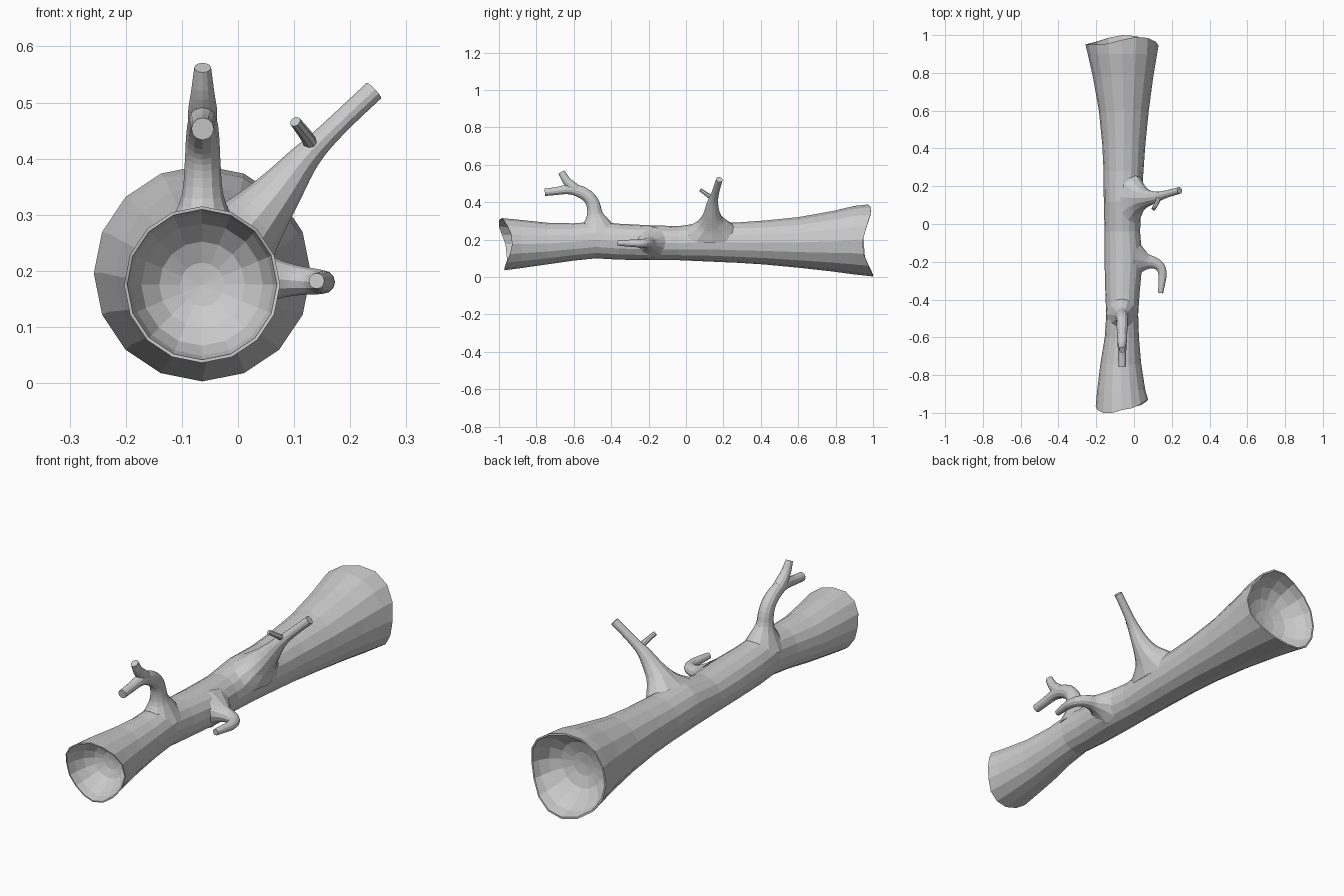
import bpy, bmesh, math
from mathutils import Vector

SIDES = 16


def make_object(name, bm):
    bmesh.ops.recalc_face_normals(bm, faces=bm.faces)
    me = bpy.data.meshes.new(name)
    bm.to_mesh(me)
    bm.free()
    ob = bpy.data.objects.new(name, me)
    bpy.context.collection.objects.link(ob)
    return ob


def skin(bm, rings):
    rows = [[bm.verts.new(p) for p in r] for r in rings]
    n = len(rows[0])
    for a, b in zip(rows, rows[1:]):
        for i in range(n):
            bm.faces.new((a[i], a[(i + 1) % n], b[(i + 1) % n], b[i]))
    return rows


def fan(bm, row, centre):
    c = bm.verts.new(centre)
    for i in range(len(row)):
        bm.faces.new((row[i], row[(i + 1) % len(row)], c))


def spline(pts, steps):
    P = [Vector(p) for p in pts]
    P = [2 * P[0] - P[1]] + P + [2 * P[-1] - P[-2]]
    out = []
    for i in range(1, len(P) - 2):
        a, b, c, d = P[i - 1:i + 3]
        for s in range(steps):
            t = s / steps
            out.append(0.5 * (2 * b + (c - a) * t + (2 * a - 5 * b + 4 * c - d) * t * t
                              + (3 * b - a - 3 * c + d) * t ** 3))
    return out + [P[-2]]


def branch(name, pts, side, steps=3, n=12):
    # each point: x, y, z, radius along side axis, radius across it
    path = spline(pts, steps)
    side = Vector(side)
    rings = []
    for i, p in enumerate(path):
        t = (path[min(i + 1, len(path) - 1)] - path[max(i - 1, 0)])
        t = Vector(t[:3]).normalized()
        u = (side - t * side.dot(t)).normalized()
        v = t.cross(u)
        rings.append([Vector(p[:3]) + u * p[3] * math.cos(2 * math.pi * k / n)
                      + v * p[4] * math.sin(2 * math.pi * k / n) for k in range(n)])
    bm = bmesh.new()
    rows = skin(bm, rings)
    bm.faces.new(rows[0])
    bm.faces.new(rows[-1])
    return make_object(name, bm)


# Trunk: y, left x, right x, bottom z, top z
stations = [(-.97, -.203, .075, .036, .315), (-.88, -.195, .06, .048, .305),
            (-.74, -.178, .038, .068, .29), (-.6, -.155, .026, .088, .287),
            (-.48, -.147, .022, .10, .297), (-.36, -.152, .03, .093, .285),
            (-.2, -.156, .045, .09, .277), (-.04, -.156, .032, .09, .272),
            (.12, -.16, .04, .083, .295), (.28, -.161, .05, .076, .292),
            (.42, -.168, .06, .067, .302), (.6, -.186, .078, .05, .32),
            (.78, -.218, .102, .03, .352), (.9, -.245, .122, .014, .38),
            (.97, -.257, .13, .003, .388)]
# Ragged sawn ends: y of each rim corner, starting at +x and going over the top
front_rim = [-.93, -.935, -.955, -.975, -.985, -1, -1, -.985,
             -.965, -.96, -.955, -.96, -.97, -.97, -.96, -.94]
back_rim = [.945, .965, .985, .99, .975, .955, .95, .95,
            .95, .955, .965, .985, 1, .995, .975, .95]


def trunk_ring(st, ys=None, scale=1.0):
    y, x0, x1, z0, z1 = st
    ring = []
    for k in range(SIDES):
        a = 2 * math.pi * k / SIDES
        s = scale
        if k in (2, 3) and .3 < y < .7:      # shallow bark groove
            s *= .97
        ring.append(Vector(((x0 + x1) / 2 + (x1 - x0) / 2 * s * math.cos(a),
                            ys[k] if ys else y,
                            (z0 + z1) / 2 + (z1 - z0) / 2 * s * math.sin(a))))
    return ring


def hollow(st, rim, inward):
    # rim lip, then bowl from the mouth to the floor
    mid = sum(rim) / SIDES
    rings = [trunk_ring(st, rim, .96)]
    for depth, s, keep in ((.04, .91, .6), (.085, .78, .3), (.115, .55, .1), (.13, .28, 0)):
        ys = [mid + (y - mid) * keep + inward * depth for y in rim]
        rings.append(trunk_ring(st, ys, s))
    return rings


bm = bmesh.new()
first, last = stations[0], stations[-1]
body = [trunk_ring(first, front_rim)] + [trunk_ring(s) for s in stations[1:-1]] \
    + [trunk_ring(last, back_rim)]
rows = skin(bm, hollow(first, front_rim, 1)[::-1] + body + hollow(last, back_rim, -1))
fan(bm, rows[0], (-.064, sum(front_rim) / SIDES + .135, .175))
fan(bm, rows[-1], (-.064, sum(back_rim) / SIDES - .135, .195))
make_object("hollow_log", bm)

# Top branch with a fork
branch("top_branch", [(-.063, -.475, .235, .085, .12), (-.063, -.48, .29, .056, .075),
                      (-.063, -.487, .335, .037, .043), (-.063, -.497, .39, .032, .036),
                      (-.063, -.525, .432, .03, .033), (-.063, -.58, .462, .027, .031),
                      (-.063, -.635, .468, .024, .025), (-.063, -.69, .46, .021, .021),
                      (-.063, -.755, .453, .02, .02)], (1, 0, 0))
branch("top_branch_fork", [(-.063, -.555, .448, .024, .022), (-.063, -.605, .483, .026, .026),
                           (-.063, -.64, .517, .021, .022), (-.063, -.666, .562, .015, .018)],
       (1, 0, 0))

# Slanted branch with a twig
branch("slanted_branch", [(-.015, .14, .235, .17, .085), (.015, .14, .272, .105, .066),
                          (.043, .138, .305, .064, .053), (.078, .138, .348, .042, .04),
                          (.115, .142, .396, .03, .028), (.15, .152, .433, .022, .021),
                          (.195, .165, .477, .019, .019), (.242, .178, .521, .018, .019)],
       (0, 1, 0))
branch("slanted_branch_twig", [(.132, .148, .418, .014, .014), (.124, .118, .437, .012, .012),
                               (.102, .078, .466, .01, .01)], (0, 0, 1), n=8)

# Hooked side branch
branch("hooked_branch", [(-.005, -.19, .185, .085, .12), (.035, -.195, .186, .055, .075),
                         (.07, -.2, .185, .036, .042), (.105, -.205, .183, .027, .031),
                         (.137, -.225, .181, .023, .026), (.151, -.262, .18, .021, .022),
                         (.148, -.31, .181, .018, .018), (.14, -.365, .182, .014, .014)],
       (0, 0, 1))
